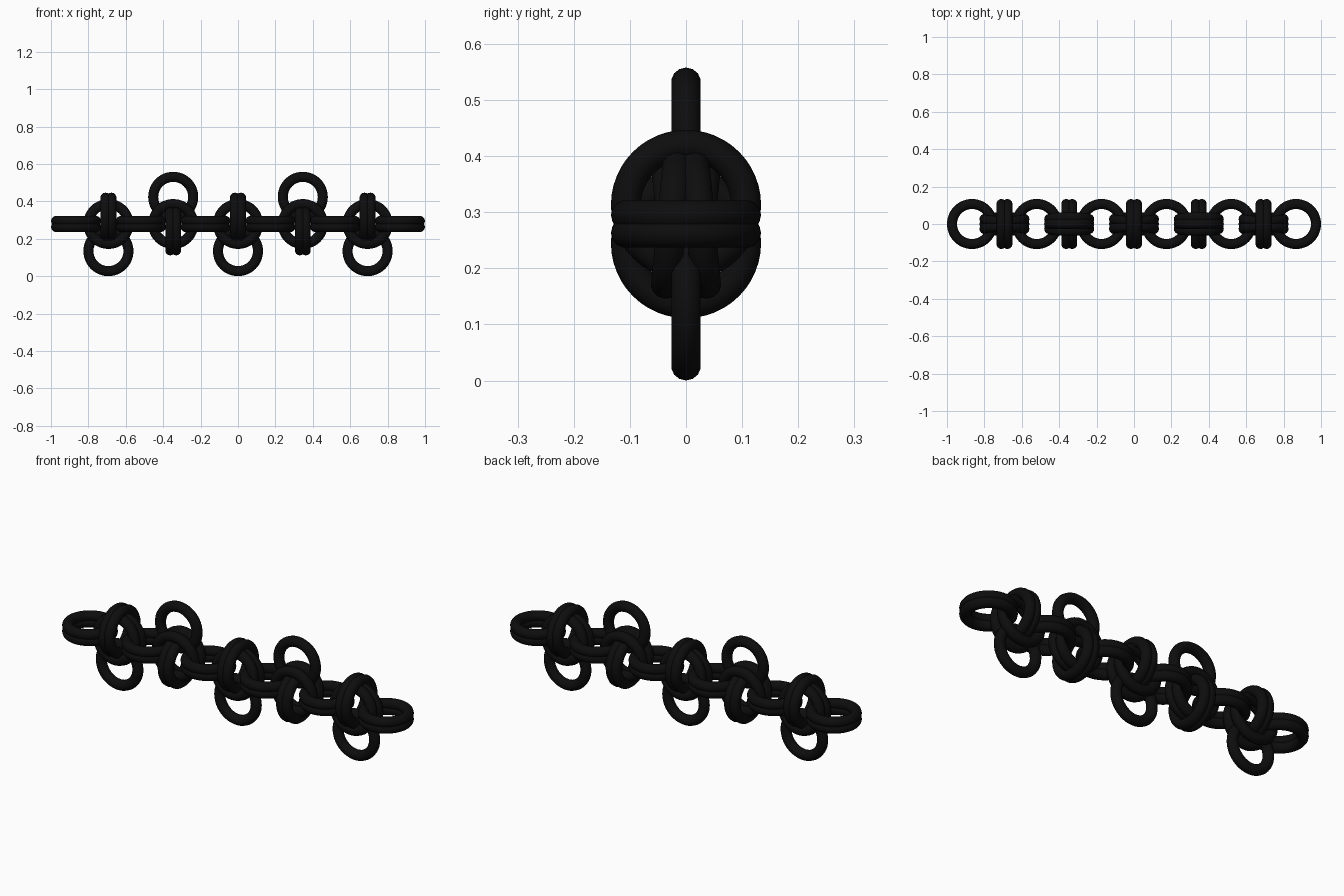
import bpy, math

if "Cube" in bpy.data.objects:
    bpy.data.objects.remove(bpy.data.objects["Cube"])

R, T = 0.107, 0.0268      # ring centre-line radius and wire radius
STEP = 0.3464             # spacing between knots
MID = 0.279               # height of the chain axis
GAP = 0.016               # half spacing of paired rings
TILT = 0.094              # spread of the folded-back rings

black = bpy.data.materials.new("black_metal")
black.diffuse_color = (0.004, 0.004, 0.004, 1)
black.use_nodes = True
black.node_tree.nodes["Principled BSDF"].inputs["Base Color"].default_value = black.diffuse_color


def ring(name, loc, rot=(0, 0, 0)):
    bpy.ops.mesh.primitive_torus_add(major_segments=48, minor_segments=14,
                                     major_radius=R, minor_radius=T,
                                     location=loc, rotation=rot)
    ob = bpy.context.object
    ob.name = name
    ob.data.materials.append(black)
    bpy.ops.object.shade_smooth()


# flat connector ring pairs
for i in range(6):
    for s in (-1, 1):
        ring("connector_ring", ((i - 2.5) * STEP, 0, MID + s * GAP))

# knots, alternately hanging down and standing up
for i in range(5):
    x = (i - 2) * STEP
    d = -1 if i % 2 == 0 else 1
    for s in (-1, 1):
        # folded-back rings, spread apart toward the loose ring
        ring("folded_ring", (x, s * 0.026, MID),
             (math.pi / 2 - s * d * TILT, 0, 0))
        # crosswise rings locking the knot
        ring("cross_ring", (x + s * GAP, 0, MID - d * 0.034),
             (0, math.pi / 2, 0))
    # single loose ring
    ring("loose_ring", (x, 0, MID + d * 0.145), (math.pi / 2, 0, 0))
